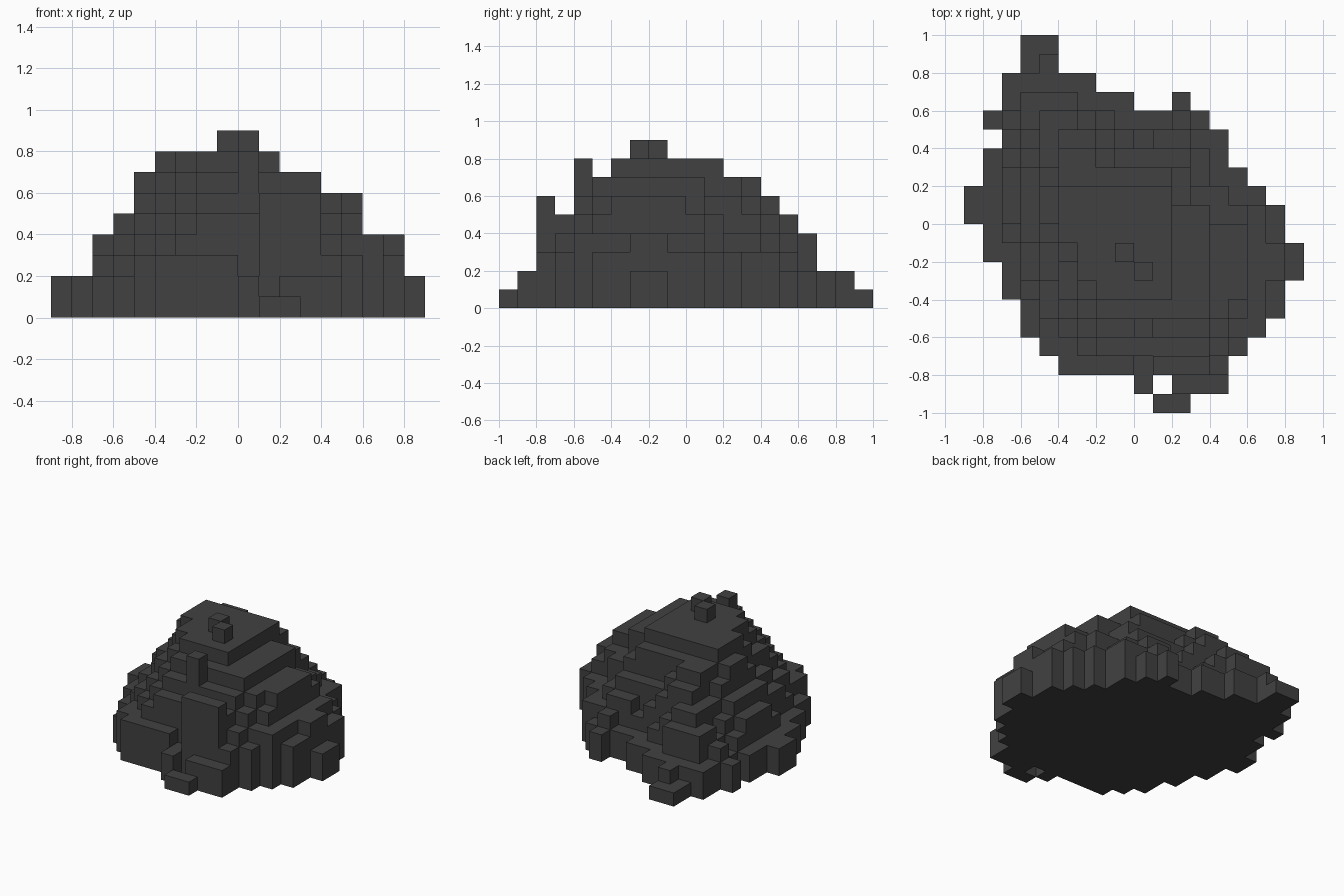
import bpy, bmesh, math, random

if "Cube" in bpy.data.objects:
    bpy.data.objects.remove(bpy.data.objects["Cube"])

random.seed(4)
S = 0.1                      # block size
NX, NY = 18, 20

# Footprint: block spans per row, from front to back
ROWS = [[(10, 12)], [(9, 10), (11, 14)], [(5, 14)], [(4, 15)], [(3, 16)],
        [(3, 17)], [(2, 17)], [(2, 18)], [(1, 18)], [(1, 17)],
        [(0, 17)], [(0, 16)], [(1, 15)], [(1, 14)], [(2, 14)],
        [(1, 13)], [(2, 9), (11, 12)], [(2, 7)], [(3, 5)], [(3, 5)]]
# Silhouette heights in blocks, along x and along y
FRONT = [2, 3, 4, 6, 7, 8, 8, 8, 9, 9, 8, 7, 7, 6, 6, 4, 4, 2]
SIDE = [1, 2, 6, 6, 8, 8, 8, 9, 9, 8, 8, 8, 7, 7, 6, 5, 4, 3, 2, 1]

inside = {(i, j) for j, row in enumerate(ROWS) for a, b in row for i in range(a, b)}
outside = [(i, j) for i in range(-1, NX + 1) for j in range(-1, NY + 1)
           if (i, j) not in inside]


def block_height(i, j):
    """Dome with a taller rim at the front right, capped by the silhouettes."""
    d = min(math.hypot(i - a, j - b) for a, b in outside)
    dx, dy = i - 8.5, j - 7.5
    turn = (dx - dy) / math.hypot(dx, dy)
    h = 2.55 + 0.6 * turn + (1.5 - 0.1 * turn) * (d - 1) + random.uniform(-0.3, 0.3)
    return max(1, min(round(h), FRONT[i], SIDE[j], 8))


height = {c: block_height(*c) for c in sorted(inside)}
# Peak blocks, front notch and small back step
height.update({(8, 8): 9, (9, 7): 9, (9, 2): 2, (9, 1): 2, (3, 18): 1, (4, 18): 2,
               (9, 4): 8, (0, 10): 2, (0, 11): 2})
# Tall front wall
for i in (10, 11, 12):
    height[(i, 2)] = 6

# Rock heap: one shell with tops, underside and step walls
bm = bmesh.new()


def quad(*pts):
    bm.faces.new([bm.verts.new((-0.9 + S * x, -1 + S * y, S * z)) for x, y, z in pts])


for (i, j), h in height.items():
    quad((i, j, h), (i + 1, j, h), (i + 1, j + 1, h), (i, j + 1, h))
    quad((i, j, 0), (i, j + 1, 0), (i + 1, j + 1, 0), (i + 1, j, 0))
    sides = [((0, -1), (i, j), (i + 1, j)), ((1, 0), (i + 1, j), (i + 1, j + 1)),
             ((0, 1), (i + 1, j + 1), (i, j + 1)), ((-1, 0), (i, j + 1), (i, j))]
    for (dx, dy), p, q in sides:
        low = height.get((i + dx, j + dy), 0)
        for z in range(low, h):
            quad((*p, z), (*q, z), (*q, z + 1), (*p, z + 1))
bmesh.ops.remove_doubles(bm, verts=bm.verts, dist=0.001)

mesh = bpy.data.meshes.new("rock_heap")
bm.to_mesh(mesh)
bm.free()
mat = bpy.data.materials.new("dark grey stone")
mat.diffuse_color = (0.053, 0.053, 0.053, 1)
mat.use_nodes = True
mat.node_tree.nodes["Principled BSDF"].inputs["Base Color"].default_value = mat.diffuse_color
mesh.materials.append(mat)
bpy.context.collection.objects.link(bpy.data.objects.new("rock_heap", mesh))
